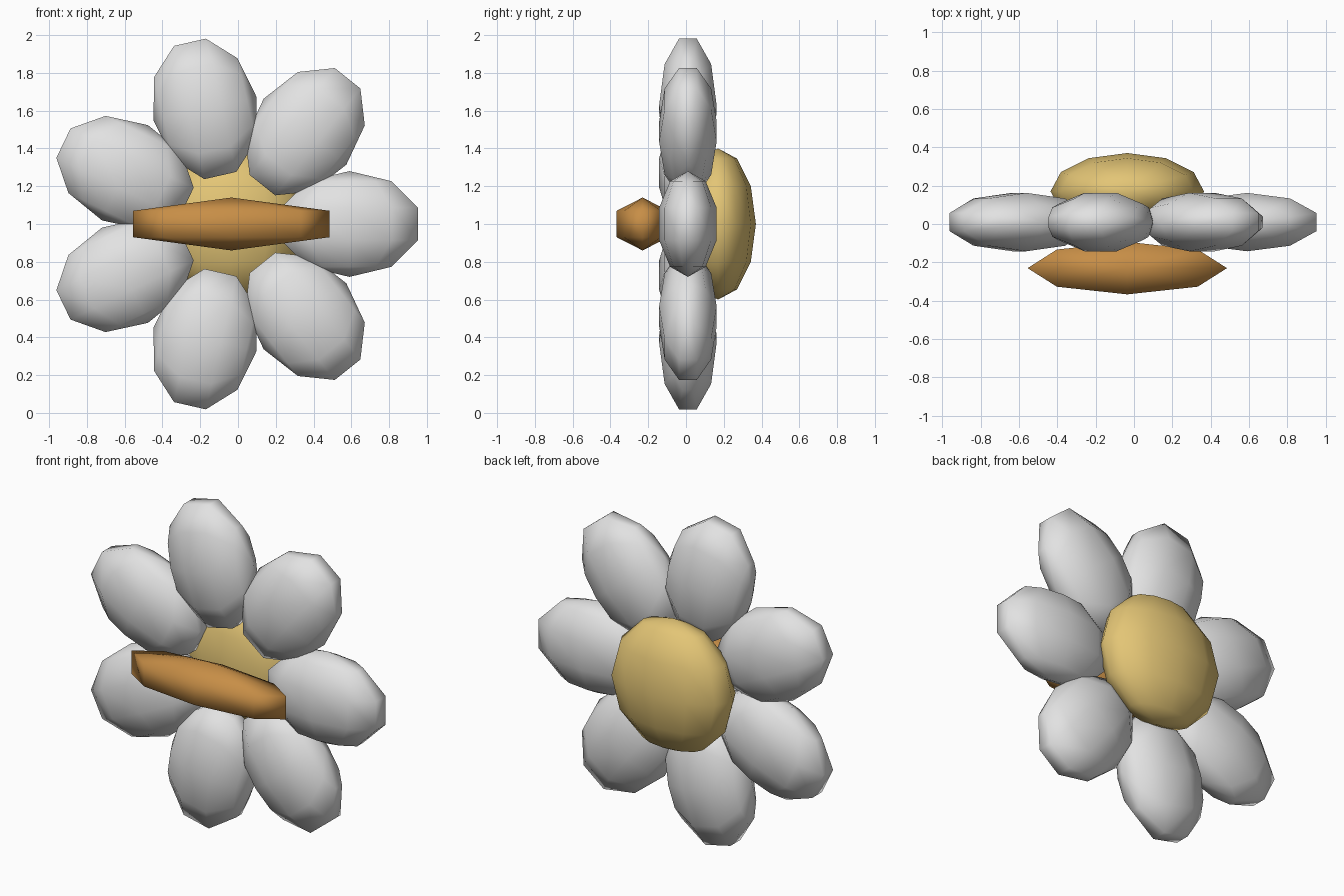
import bpy, bmesh, math
from mathutils import Matrix, Vector

if "Cube" in bpy.data.objects:
    bpy.data.objects.remove(bpy.data.objects["Cube"])

CX, CZ = -0.035, 1.0      # flower axis


def material(name, rgb):
    m = bpy.data.materials.new(name)
    m.diffuse_color = (*rgb, 1.0)
    m.use_nodes = True
    m.node_tree.nodes["Principled BSDF"].inputs["Base Color"].default_value = m.diffuse_color
    return m


white = material("petal_white", (0.76, 0.76, 0.76))
gold = material("disc_gold", (0.77, 0.56, 0.18))
orange = material("bar_orange", (0.57, 0.27, 0.062))


def ellipsoid(name, centre, radii, segments, rings, mat, angle=0.0):
    """Low-poly ball, stretched, turned about the y axis and moved."""
    bm = bmesh.new()
    bmesh.ops.create_uvsphere(bm, u_segments=segments, v_segments=rings, radius=1.0)
    turn = Matrix.Rotation(-angle, 4, 'Y')
    bm.transform(turn @ Matrix.Diagonal((*radii, 1.0)))
    for f in bm.faces:
        f.smooth = True
    me = bpy.data.meshes.new(name)
    bm.to_mesh(me)
    bm.free()
    me.materials.append(mat)
    ob = bpy.data.objects.new(name, me)
    ob.location = Vector(centre)
    bpy.context.collection.objects.link(ob)
    return ob


# Ring of seven petals
for k in range(7):
    a = k * math.tau / 7
    r = 0.625
    ellipsoid(f"petal_{k + 1}",
              (CX + r * math.cos(a), 0.01, CZ + r * math.sin(a)),
              (0.4, 0.16, 0.28), 10, 5, white, a)

# Domed disc behind the petals
ellipsoid("flower_disc", (CX, 0.17, CZ), (0.4, 0.2, 0.4), 12, 6, gold)

# Horizontal bar in front
ellipsoid("front_bar", (CX, -0.23, CZ), (0.6, 0.158, 0.14), 8, 3, orange)
